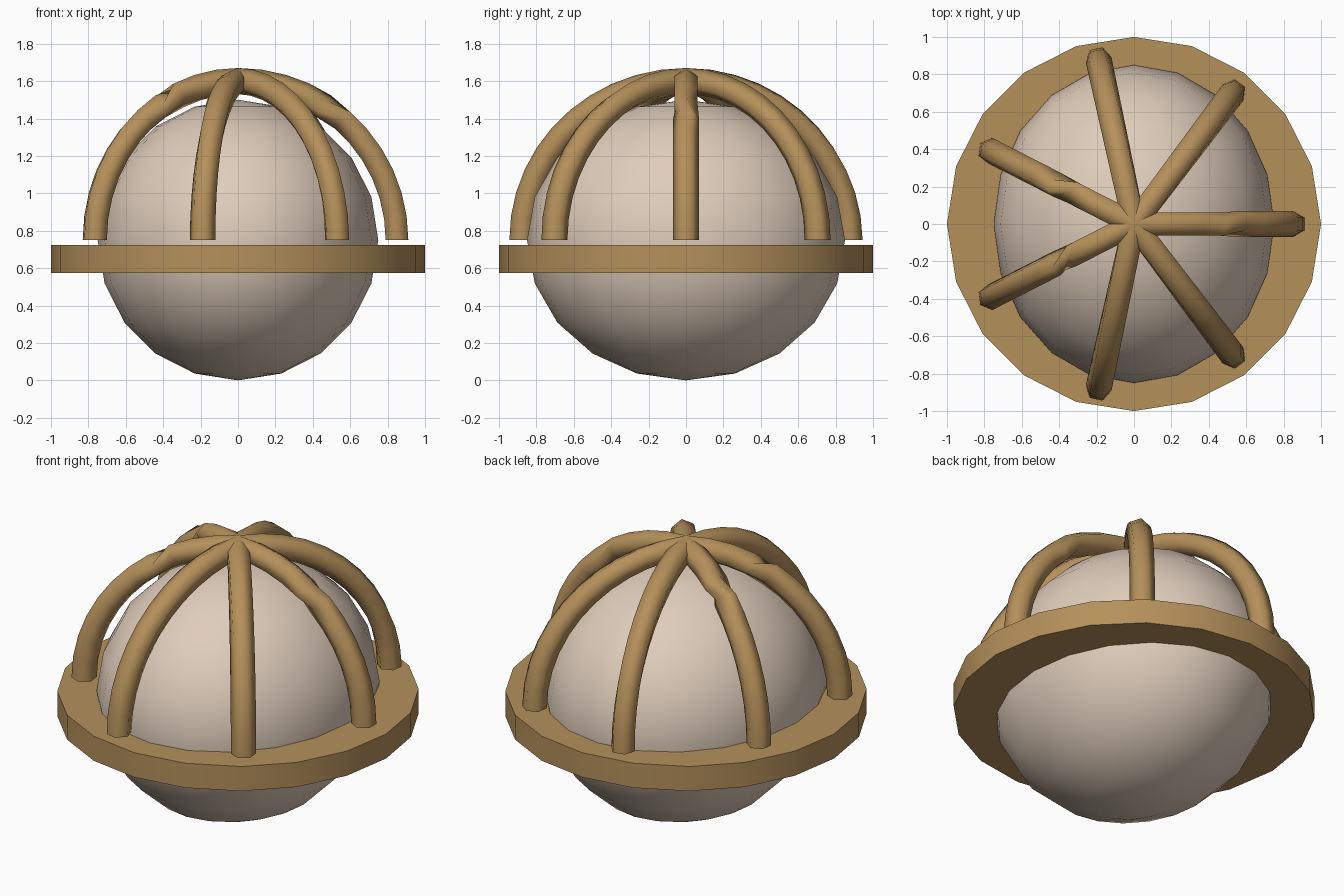
import bpy, bmesh, math
from mathutils import Vector

cube = bpy.data.objects.get("Cube")
if cube:
    bpy.data.objects.remove(cube, do_unlink=True)


def material(name, rgb):
    m = bpy.data.materials.new(name)
    m.use_nodes = True
    m.diffuse_color = (*rgb, 1)
    m.node_tree.nodes["Principled BSDF"].inputs["Base Color"].default_value = (*rgb, 1)
    return m


gold = material("dull gold", (0.46, 0.28, 0.105))
cream = material("pale beige", (0.74, 0.61, 0.50))


def finish(obj, name, mat, angle):
    obj.name = name
    obj.data.materials.append(mat)
    bpy.ops.object.select_all(action='DESELECT')
    obj.select_set(True)
    bpy.context.view_layer.objects.active = obj
    bpy.ops.object.shade_smooth_by_angle(angle=math.radians(angle))


# Globe, slightly longer front to back
bpy.ops.mesh.primitive_uv_sphere_add(segments=20, ring_count=10, radius=1, location=(0, 0, 0.75))
globe = bpy.context.object
globe.scale = (0.75, 0.85, 0.75)
finish(globe, "globe", cream, 60)

# Flat band around the middle
bpy.ops.mesh.primitive_cylinder_add(vertices=20, radius=1, depth=0.15, location=(0, 0, 0.65))
finish(bpy.context.object, "band", gold, 30)

# Cage arms: six-sided tubes arching from the crown down to the band
STEPS, SIDES, TUBE = 11, 6, 0.07
CENTRE = Vector((0, 0, 0.75))


def arm(index, kink_step=None, kink_angle=0):
    turn = math.tau * index / 7
    out = Vector((0.85 * math.cos(turn), 0.90 * math.sin(turn), 0))
    side = Vector((0, 0, 1)).cross(out).normalized()
    up = Vector((0, 0, 0.85))
    bm = bmesh.new()
    rings = []
    for i in range(STEPS + 1):
        a = math.pi / 2 * i / STEPS
        point = CENTRE + out * math.sin(a) + up * math.cos(a)
        normal = (out * math.sin(a) + up * math.cos(a)).normalized()
        # the section turns gradually, or all at once at a kink
        if kink_step is None:
            twist = math.radians(30) * i / STEPS
        else:
            twist = math.radians(kink_angle) if i > kink_step else 0
        ring = []
        for s in range(SIDES):
            t = math.tau * s / SIDES + twist
            ring.append(bm.verts.new(point + TUBE * (normal * math.cos(t) + side * math.sin(t))))
        rings.append(ring)
    for r, q in zip(rings, rings[1:]):
        for s in range(SIDES):
            n = (s + 1) % SIDES
            bm.faces.new((r[s], r[n], q[n], q[s]))
    bm.faces.new(rings[0])
    bm.faces.new(rings[-1])
    bmesh.ops.recalc_face_normals(bm, faces=bm.faces)
    mesh = bpy.data.meshes.new("arm")
    bm.to_mesh(mesh)
    bm.free()
    obj = bpy.data.objects.new("arm", mesh)
    bpy.context.collection.objects.link(obj)
    finish(obj, f"cage_arm_{index + 1}", gold, 65)


kinks = {0: (4, 90), 3: (3, 110), 4: (3, 70)}
for k in range(7):
    arm(k, *kinks.get(k, ()))
